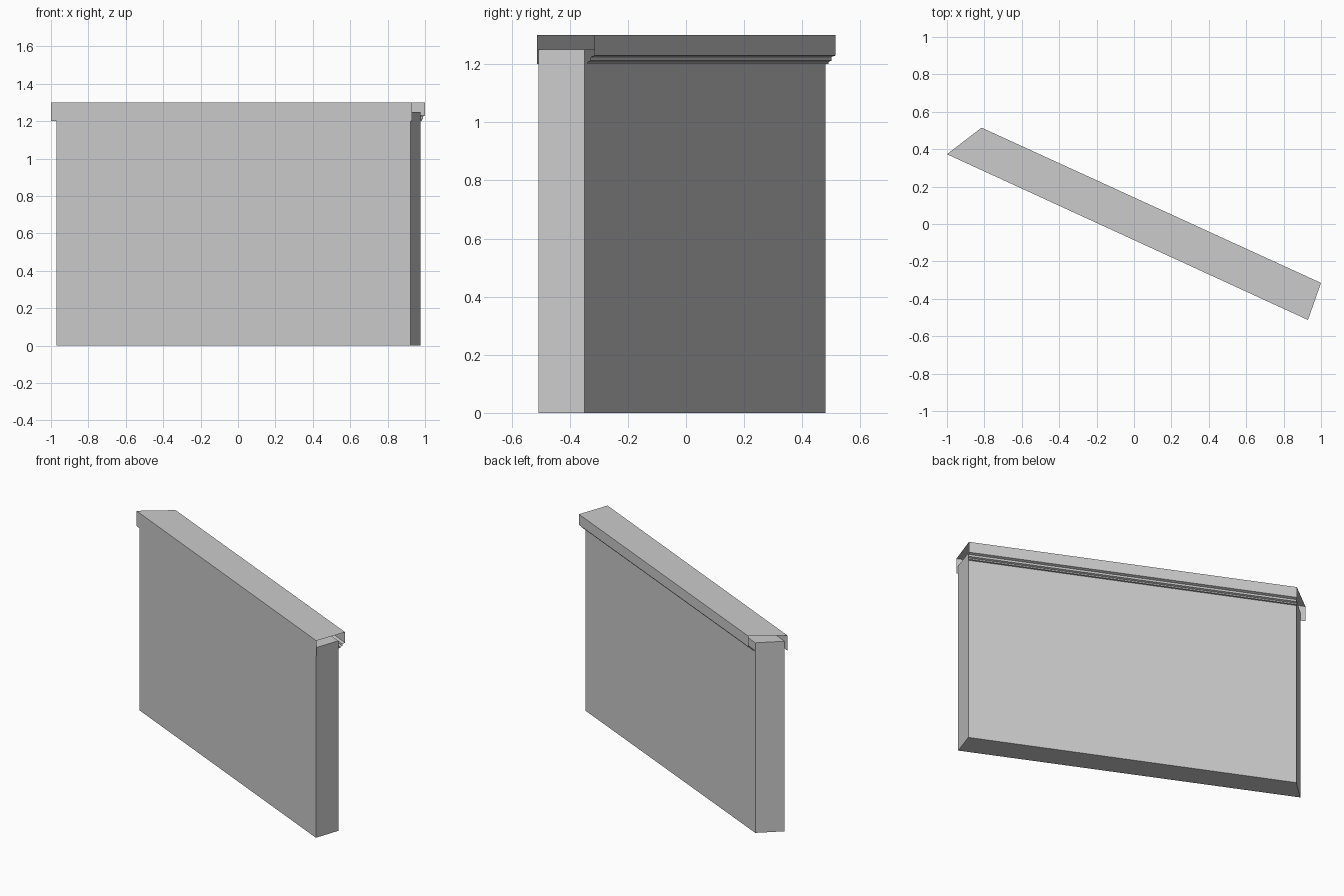
import bpy
from mathutils import Vector

if "Cube" in bpy.data.objects:
    bpy.data.objects.remove(bpy.data.objects["Cube"])


def make_object(name, verts, faces):
    mesh = bpy.data.meshes.new(name)
    mesh.from_pydata(verts, [], faces)
    mesh.update()
    obj = bpy.data.objects.new(name, mesh)
    bpy.context.collection.objects.link(obj)
    return obj


def prism(name, outline, z0, z1):
    n = len(outline)
    verts = [(x, y, z) for z in (z0, z1) for x, y in outline]
    sides = [(i, (i + 1) % n, n + (i + 1) % n, n + i) for i in range(n)]
    return make_object(name, verts, sides + [tuple(reversed(range(n))), tuple(range(n, 2 * n))])


# Slanted wall panel with mitred ends; its head tucks inside the coping
wall_back = Vector((-0.84, 0.48)), Vector((0.975, -0.35))
wall_front = Vector((-0.97, 0.362)), Vector((0.922, -0.507))
prism("wall_panel", [wall_front[0], wall_front[1], wall_back[1], wall_back[0]], 0, 1.25)

# Hollow coping swept between the mitred ends: flush front, stepped back, open ends
cap_front = Vector((-1.0, 0.373)), Vector((0.93, -0.513))
cap_back = Vector((-0.815, 0.515)), Vector((1.0, -0.315))
profile = [(1.0, 1.2), (1.0, 1.3), (0.0, 1.3), (0.0, 1.23), (0.4, 1.225),
           (0.4, 1.212), (0.7, 1.208), (0.7, 1.2), (1.0, 1.2)]
verts = []
for i, (t, z) in enumerate(profile):
    for end in (0, 1):
        if i < 2:
            p = cap_front[end]
        else:
            p = cap_back[end].lerp(wall_back[end], t)
        verts.append((p.x, p.y, z))
faces = [(2 * i, 2 * i + 1, 2 * i + 3, 2 * i + 2) for i in range(len(profile) - 1)]
make_object("coping_cap", verts, faces)
